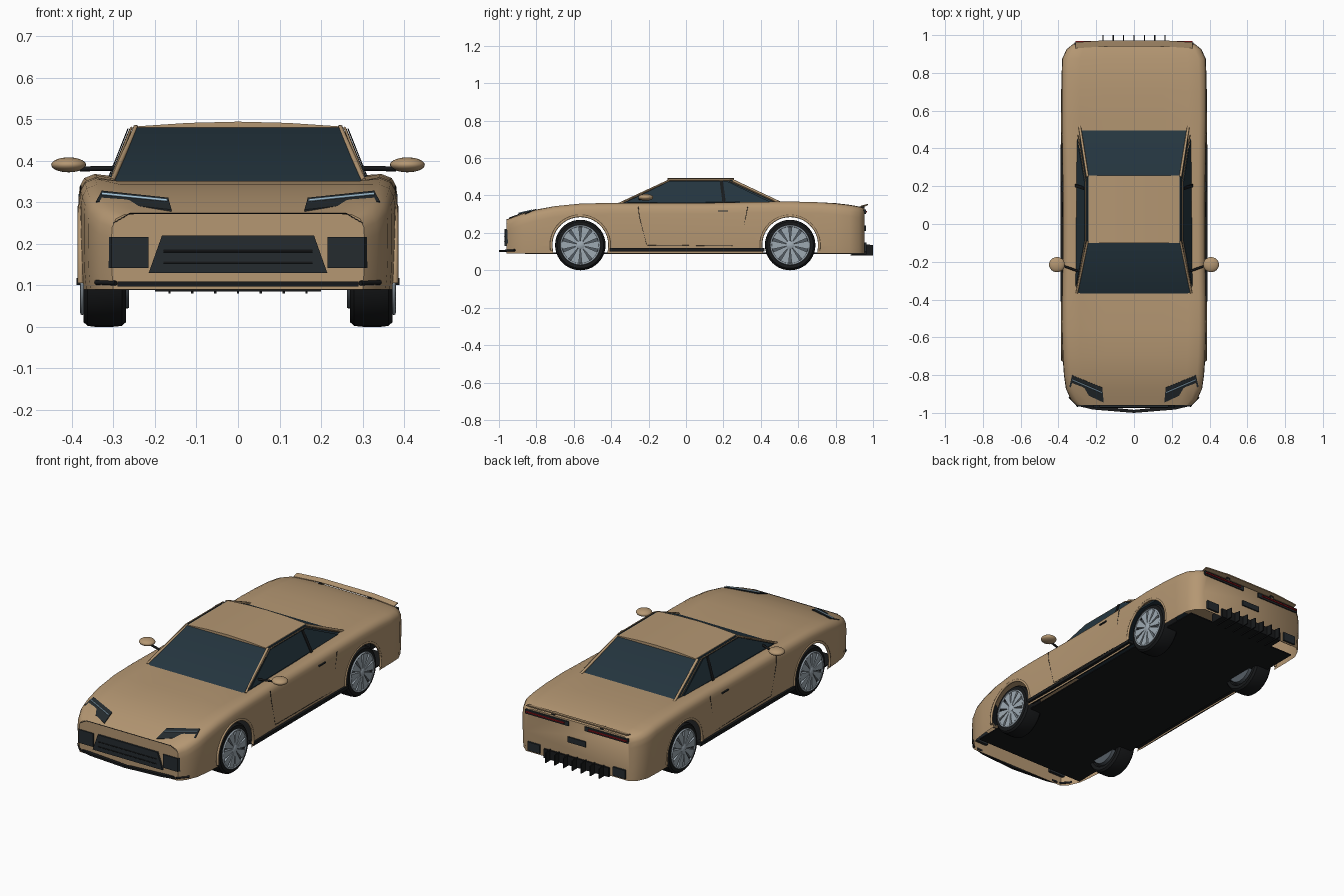
import bpy, bmesh, math
from mathutils import Vector

if "Cube" in bpy.data.objects:
    bpy.data.objects.remove(bpy.data.objects["Cube"])


def material(name, rgb):
    m = bpy.data.materials.new(name)
    m.diffuse_color = (*rgb, 1)
    m.use_nodes = True
    m.node_tree.nodes["Principled BSDF"].inputs["Base Color"].default_value = m.diffuse_color
    return m


PAINT = material("tan_paint", (0.46, 0.31, 0.17))
GLASS = material("dark_glass", (0.018, 0.036, 0.05))
BLACK = material("black_trim", (0.009, 0.01, 0.011))
TRIM = material("charcoal", (0.018, 0.024, 0.028))
ALLOY = material("alloy", (0.34, 0.4, 0.45))
DARK = material("wheel_shadow", (0.09, 0.11, 0.13))
RED = material("red_lamp", (0.35, 0.01, 0.015))
LAMP = material("pale_lamp", (0.4, 0.6, 0.75))


def loft(name, loops, mat, mirror=False, smooth=30):
    """Skin a list of equal-length point loops and cap both ends."""
    bm = bmesh.new()
    rings = [[bm.verts.new(p) for p in loop] for loop in loops]
    n = len(rings[0])
    for a, b in zip(rings, rings[1:]):
        for i in range(n):
            j = (i + 1) % n
            bm.faces.new((a[i], a[j], b[j], b[i]))
    bm.faces.new(rings[0])
    bm.faces.new(rings[-1])
    bmesh.ops.recalc_face_normals(bm, faces=bm.faces)
    me = bpy.data.meshes.new(name)
    bm.to_mesh(me)
    bm.free()
    me.materials.append(mat)
    ob = bpy.data.objects.new(name, me)
    bpy.context.collection.objects.link(ob)
    bpy.ops.object.select_all(action='DESELECT')
    ob.select_set(True)
    bpy.context.view_layer.objects.active = ob
    bpy.ops.object.shade_smooth_by_angle(angle=math.radians(smooth))
    if mirror:
        ob.modifiers.new("mirror", 'MIRROR')
    return ob


def panel(name, pts, vec, mat, mirror=False):
    return loft(name, [pts, [Vector(p) + Vector(vec) for p in pts]], mat, mirror)


def box(name, x, y, z, mat, mirror=False):
    pts = [(x[0], y[0], z[0]), (x[1], y[0], z[0]), (x[1], y[1], z[0]), (x[0], y[1], z[0])]
    return panel(name, pts, (0, 0, z[1] - z[0]), mat, mirror)


def tube(name, pts, r, mat, mirror=False):
    for s in ((1, -1) if mirror else (1,)):
        cu = bpy.data.curves.new(name, 'CURVE')
        cu.dimensions = '3D'
        cu.bevel_depth, cu.bevel_resolution, cu.use_fill_caps = r, 2, True
        sp = cu.splines.new('POLY')
        sp.points.add(len(pts) - 1)
        for q, p in zip(sp.points, pts):
            q.co = (s * p[0], p[1], p[2], 1)
        cu.materials.append(mat)
        bpy.context.collection.objects.link(bpy.data.objects.new(name, cu))


def lathe(name, profile, yc, zc, mat, mirror=True, n=40):
    ang = [2 * math.pi * i / n for i in range(n)]
    return loft(name, [[(x, yc + r * math.cos(a), zc + r * math.sin(a)) for a in ang]
                       for x, r in profile], mat, mirror)


# body shell: (y, half width, top height)
STATIONS = [(-.96, .305, .272), (-.93, .335, .283), (-.87, .361, .305), (-.8, .371, .325),
            (-.7, .378, .345), (-.56, .382, .359), (-.4, .382, .362), (-.2, .378, .362),
            (.1, .377, .362), (.35, .38, .367), (.55, .384, .37), (.7, .384, .366),
            (.8, .383, .359), (.875, .38, .35), (.925, .357, .341), (.955, .32, .332)]


def section(y, w, t):
    dip = .013 * max(0, min(1, (.75 - abs(y)) / .3))  # bonnet and deck sit below the wings
    half = [(.985 * w, .09), (.995 * w, .13), (w, .2), (w, t - .06), (.993 * w, t - .032),
            (.965 * w, t - .012), (.9 * w, t - .002), (.75 * w, t - dip), (.4 * w, t - dip)]
    return [(x, y, z) for x, z in half] + [(-x, y, z) for x, z in reversed(half)]


body = loft("body_shell", [section(*s) for s in STATIONS], PAINT, smooth=40)

# wheel arch openings, leaving the shell hollow and open underneath
WHEELS, ZC, R = (-.565, .557), .135, .15
for yc in WHEELS:
    cutter = lathe("arch_cutter", [(-.6, R), (.6, R)], yc, ZC, PAINT, False, 64)
    cutter.hide_render = True
    mod = body.modifiers.new("arch", 'BOOLEAN')
    mod.operation, mod.solver, mod.object = 'DIFFERENCE', 'EXACT', cutter
    bpy.context.view_layer.objects.active = body
    bpy.ops.object.modifier_apply(modifier=mod.name)
    bpy.data.objects.remove(cutter)
bm = bmesh.new()
bm.from_mesh(body.data)
gone = [f for f in bm.faces if all(v.co.z < .092 for v in f.verts) or abs(f.normal.x) < .3 and any(
    all(abs(math.hypot(v.co.y - yc, v.co.z - ZC) - R) < .002 for v in f.verts) for yc in WHEELS)]
bmesh.ops.delete(bm, geom=gone, context='FACES')
bm.to_mesh(body.data)
bm.free()

box("floor_pan", (-.345, .345), (-.86, .88), (.088, .094), BLACK)

# wheels and arch lips
for yc in WHEELS:
    lathe("tyre", [(.285, .1), (.27, .106), (.27, .124), (.28, .133), (.3, .135), (.345, .135),
                   (.362, .133), (.372, .124), (.372, .106), (.352, .1)], yc, ZC, BLACK)
    lathe("wheel_disc", [(.262, .09), (.358, .103)], yc, ZC, DARK)
    lathe("wheel_hub", [(.35, .024), (.378, .022), (.383, .012)], yc, ZC, ALLOY)
    ring = [(.375, yc + .102 * math.cos(a * math.pi / 20), ZC + .102 * math.sin(a * math.pi / 20))
            for a in range(41)]
    tube("rim_ring", ring, .005, ALLOY, True)
    for k in range(10):
        a = 2 * math.pi * k / 10
        d, t = Vector((0, math.cos(a), math.sin(a))), Vector((0, -math.sin(a), math.cos(a)))
        c = Vector((.36, yc, ZC))
        pts = [c + d * .015 - t * .005, c + d * .102 - t * .024,
               c + d * .102 + t * .024, c + d * .015 + t * .005]
        panel("wheel_spoke", pts, (.017, 0, 0), ALLOY, True)
    lip = [(.379, yc + (R + .006) * math.cos(a), ZC + (R + .006) * math.sin(a))
           for a in [math.pi * (-.06 + 1.12 * i / 28) for i in range(29)]]
    tube("arch_lip", lip, .007, PAINT, True)


# cabin: glass, roof, pillars
def rect(w0, y0, w1, y1, z):
    return [(-w0, y0, z), (w0, y0, z), (w1, y1, z), (-w1, y1, z)]


loft("cabin_glass", [rect(.305, -.375, .29, .525, .345), rect(.246, -.095, .246, .25, .482)], GLASS)
arc = [(-.248, .476), (-.24, .483), (-.12, .491), (0, .494), (.12, .491), (.24, .483), (.248, .476)]
panel("roof", [(x, -.1, z) for x, z in arc], (0, .357, 0), PAINT)
tube("front_pillar", [(.246, -.09, .48), (.303, -.365, .352)], .006, PAINT, True)
tube("rear_pillar", [(.246, .25, .48), (.288, .518, .354)], .007, PAINT, True)
panel("side_window_frame", [(.305, -.33, .36), (.258, -.09, .475), (.258, .22, .475), (.298, .45, .365)],
      (.004, 0, .001), GLASS, True)
tube("window_top_trim", [(.302, -.34, .366), (.257, -.09, .479), (.257, .23, .479), (.296, .47, .37)],
     .003, PAINT, True)
panel("centre_pillar", [(.309, .195, .362), (.263, .18, .478), (.263, .198, .478), (.309, .213, .362)],
      (.003, 0, 0), BLACK, True)

# mirrors
for s in (1, -1):
    bpy.ops.mesh.primitive_uv_sphere_add(segments=24, ring_count=14, location=(s * .408, -.215, .39))
    ob = bpy.context.object
    ob.name, ob.scale = "door_mirror", (.042, .04, .018)
    ob.data.materials.append(PAINT)
    bpy.ops.object.shade_smooth()
tube("mirror_stalk", [(.295, -.25, .382), (.38, -.22, .38)], .006, BLACK, True)

# front face: grille, side intakes, splitter, headlights
panel("grille", [(-.215, -.961, .13), (.215, -.961, .13), (.183, -.961, .22), (-.183, -.961, .22)],
      (0, -.01, 0), TRIM)
for z in (.155, .182):
    tube("grille_slat", [(-.18, -.97, z), (.18, -.97, z)], .003, BLACK)
panel("side_intake", [(.215, -.966, .142), (.305, -.966, .142), (.315, -.945, .142), (.215, -.945, .142)],
      (0, 0, .074), TRIM, True)
panel("front_splitter", [(-.29, -.965, .097), (-.22, -.982, .097), (0, -1, .097), (.22, -.982, .097),
                         (.29, -.965, .097), (.27, -.957, .097), (0, -.984, .097), (-.27, -.957, .097)],
      (0, 0, .012), BLACK)
tube("splitter_end", [(.295, -.965, .105), (.342, -.915, .107)], .006, BLACK, True)
tube("bonnet_seam", [(-.3, -.959, .25), (-.26, -.959, .273), (.26, -.959, .273), (.3, -.959, .25)],
     .0015, BLACK)
panel("headlight", [(.328, -.8, .322), (.342, -.86, .296), (.16, -.945, .276), (.168, -.865, .305)],
      (0, -.001, .006), TRIM, True)
tube("headlight_strip", [(.328, -.825, .321), (.17, -.893, .305)], .0035, LAMP, True)

# sides: sills, door seams, handles
box("side_sill", (.355, .389), (-.41, .42), (.1, .118), BLACK, True)
tube("door_seam", [(.378, -.255, .34), (.379, -.25, .29), (.376, -.21, .135), (.376, .29, .13),
                   (.379, .32, .29), (.379, .33, .34)], .0015, BLACK, True)
box("door_handle", (.37, .384), (.17, .225), (.314, .32), TRIM, True)

# rear: lamps, lip spoiler, plate recess, outlets, diffuser with fins
box("tail_panel", (.05, .316), (.95, .962), (.3, .324), TRIM, True)
box("tail_lamp", (.075, .31), (.958, .968), (.309, .316), RED, True)
loft("lip_spoiler", [[(x, .94 + c, .343 + h), (x, .972 + c, .349 + h),
                      (x, .972 + c, .355 + h), (x, .94 + c, .347 + h)]
                     for x, c, h in ((-.31, -.01, -.006), (-.16, 0, 0), (.16, 0, 0), (.31, -.01, -.006))], PAINT)
box("spoiler_foot", (.14, .16), (.938, .955), (.33, .347), BLACK, True)
box("plate_recess", (-.055, .055), (.95, .962), (.21, .24), TRIM)
box("diffuser", (-.2, .2), (.88, .965), (.085, .135), BLACK)
box("rear_outlet", (.225, .3), (.94, .965), (.1, .148), TRIM, True)
for k in range(-3, 4):
    x = k * .055
    panel("diffuser_fin", [(x - .003, .88, .08), (x - .003, 1, .08), (x - .003, 1, .135),
                           (x - .003, .95, .14)], (.006, 0, 0), BLACK)
